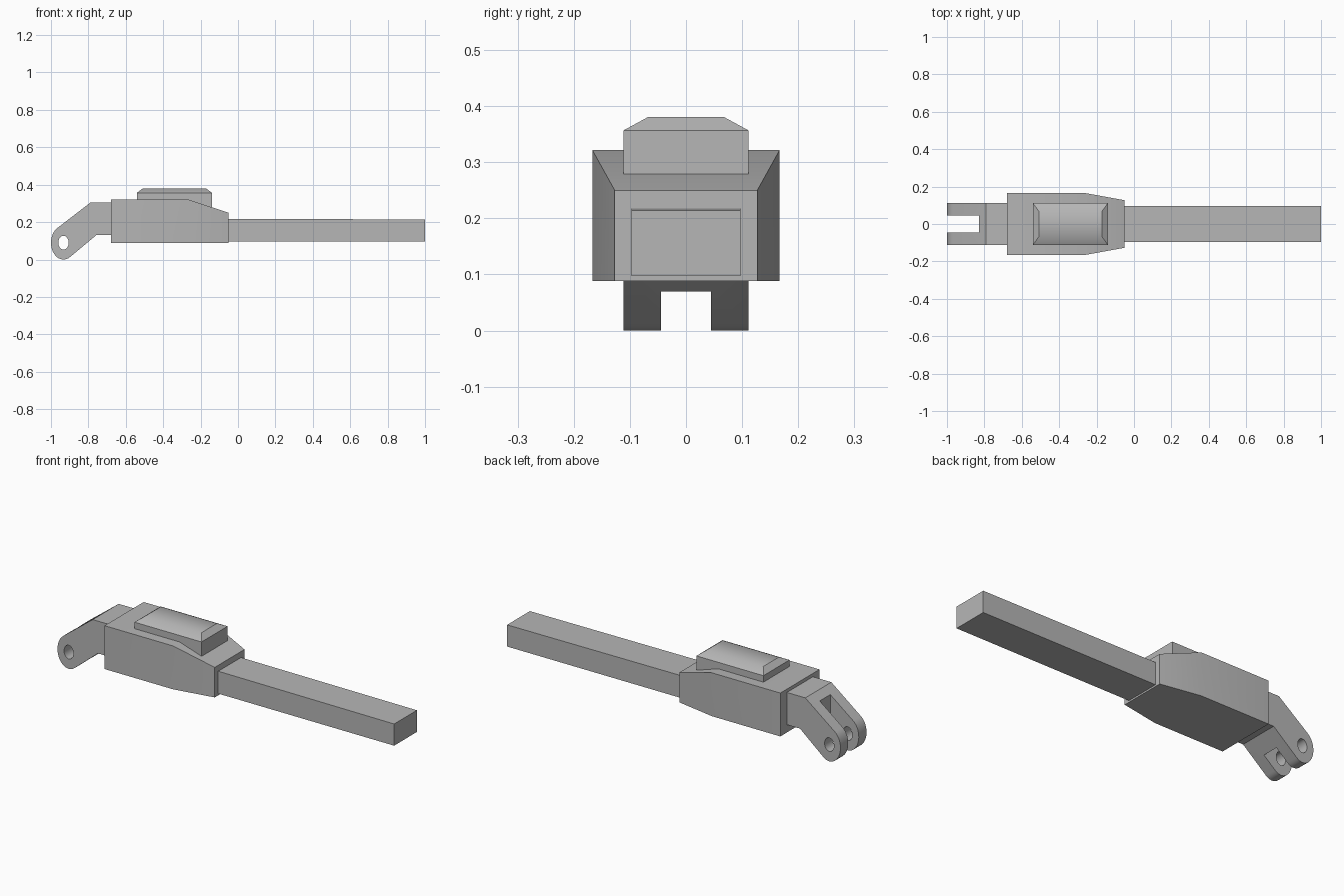
import bpy, bmesh, math

cube = bpy.data.objects.get("Cube")
if cube:
    bpy.data.objects.remove(cube, do_unlink=True)

# One plain grey finish
grey = bpy.data.materials.new("plain_grey")
grey.use_nodes = True
GREY = (0.47, 0.47, 0.47, 1.0)
grey.diffuse_color = GREY
grey.node_tree.nodes["Principled BSDF"].inputs["Base Color"].default_value = GREY


def loft(name, rings):
    """Skin a closed solid through rings with equal point counts."""
    bm = bmesh.new()
    rows = [[bm.verts.new(p) for p in ring] for ring in rings]
    n = len(rows[0])
    for a, b in zip(rows, rows[1:]):
        for i in range(n):
            j = (i + 1) % n
            bm.faces.new((a[i], a[j], b[j], b[i]))
    bm.faces.new(rows[0])
    bm.faces.new(rows[-1])
    bmesh.ops.recalc_face_normals(bm, faces=bm.faces)
    mesh = bpy.data.meshes.new(name)
    bm.to_mesh(mesh)
    bm.free()
    mesh.materials.append(grey)
    obj = bpy.data.objects.new(name, mesh)
    bpy.context.collection.objects.link(obj)
    return obj


def section(x, half, low, high):
    """Rectangular cross-section at a given x."""
    return [(x, -half, low), (x, half, low), (x, half, high), (x, -half, high)]


def layer(z, x0, x1, half):
    """Rectangular outline at a given height."""
    return [(x0, -half, z), (x1, -half, z), (x1, half, z), (x0, half, z)]


def extrude_y(name, outline, half):
    """Side outline (x, z) extruded across the width."""
    return loft(name, [[(x, y, z) for x, z in outline] for y in (-half, half)])


def ellipse(cx, cz, rx, rz, start, end, steps):
    angles = [math.radians(start + (end - start) * i / steps) for i in range(steps + 1)]
    return [(cx + rx * math.cos(a), cz + rz * math.sin(a)) for a in angles]


def activate(obj):
    bpy.ops.object.select_all(action='DESELECT')
    obj.select_set(True)
    bpy.context.view_layer.objects.active = obj


def cut(obj, cutter):
    """Boolean the cutter away and remove it."""
    cutter.hide_render = True
    mod = obj.modifiers.new("cut", 'BOOLEAN')
    mod.operation = 'DIFFERENCE'
    mod.solver = 'EXACT'
    mod.object = cutter
    activate(obj)
    bpy.ops.object.modifier_apply(modifier=mod.name)
    bpy.data.objects.remove(cutter, do_unlink=True)


# Housing, tapering toward the bar
housing = loft("housing", [
    section(-0.68, 0.167, 0.088, 0.322),
    section(-0.27, 0.167, 0.088, 0.322),
    section(-0.05, 0.127, 0.088, 0.25),
])

# Long square bar
bar = loft("bar", [
    section(-0.10, 0.097, 0.097, 0.218),
    section(1.0, 0.097, 0.097, 0.214),
])

# Chamfered cover on the housing
cover = loft("top_cover", [
    layer(0.278, -0.54, -0.14, 0.111),
    layer(0.357, -0.54, -0.14, 0.111),
    layer(0.381, -0.508, -0.172, 0.067),
])

# Bent clevis with rounded ears
PIN = (-0.933, 0.09)
outline = [(-0.66, 0.13), (-0.66, 0.304), (-0.79, 0.304)]
outline += ellipse(*PIN, 0.067, 0.09, 120, 302, 20)
outline += [(-0.758, 0.13)]
clevis = extrude_y("clevis", outline, 0.111)

# Slot between the ears, then the pin hole
cut(clevis, loft("slot_cutter", [section(-1.1, 0.045, -0.1, 0.5),
                                 section(-0.83, 0.045, -0.1, 0.5)]))
hole = ellipse(*PIN, 0.028, 0.037, 0, 360, 24)[:-1]
cut(clevis, extrude_y("hole_cutter", hole, 0.2))

# Smooth shading with sharp edges kept
for part in (housing, bar, cover, clevis):
    activate(part)
    bpy.ops.object.shade_smooth_by_angle(angle=math.radians(30))
